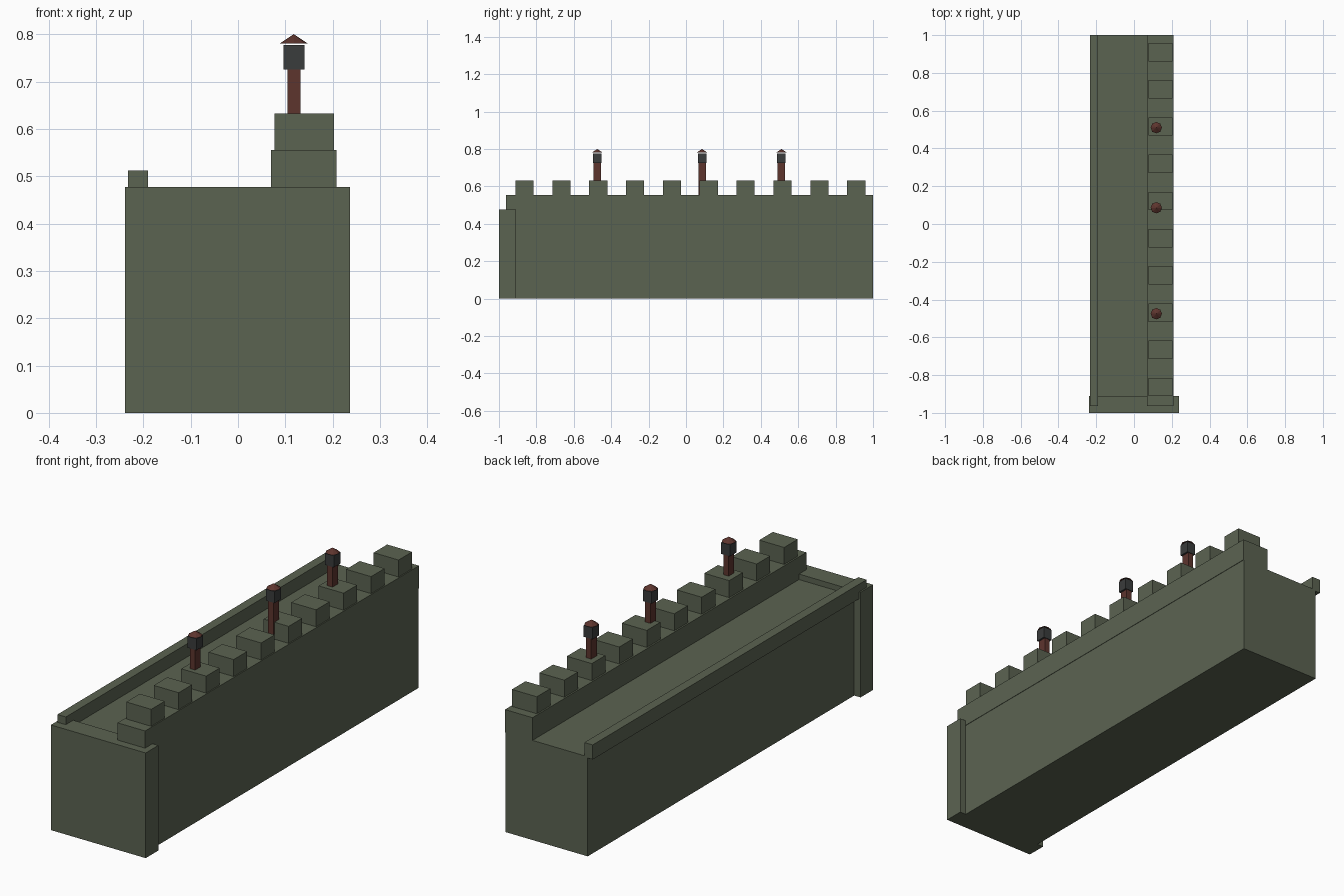
import bpy
import bmesh
from mathutils import Vector

cube = bpy.data.objects.get("Cube")
if cube:
    bpy.data.objects.remove(cube, do_unlink=True)


def material(name, rgb):
    mat = bpy.data.materials.new(name)
    mat.use_nodes = True
    mat.diffuse_color = (*rgb, 1)
    mat.node_tree.nodes["Principled BSDF"].inputs["Base Color"].default_value = (*rgb, 1)
    return mat


STONE = material("mossy_green_stone", (0.105, 0.125, 0.083))
BROWN = material("red_brown_wood", (0.110, 0.035, 0.027))
DARK = material("dark_grey_metal", (0.042, 0.045, 0.045))


def finish(name, bm, mat):
    mesh = bpy.data.meshes.new(name)
    bm.to_mesh(mesh)
    bm.free()
    mesh.materials.append(mat)
    obj = bpy.data.objects.new(name, mesh)
    bpy.context.collection.objects.link(obj)
    return obj


def box(name, low, high, mat):
    """Box between two opposite corners."""
    low, high = Vector(low), Vector(high)
    bm = bmesh.new()
    bmesh.ops.create_cube(bm, size=1)
    bmesh.ops.scale(bm, vec=high - low, verts=bm.verts)
    bmesh.ops.translate(bm, vec=(low + high) / 2, verts=bm.verts)
    return finish(name, bm, mat)


def upright_box(name, x, y, width, depth, bottom, top, mat):
    """Box centred on x, y."""
    return box(name, (x - width / 2, y - depth / 2, bottom),
               (x + width / 2, y + depth / 2, top), mat)


# Wall body and thicker end block
box("wall_body", (-0.207, -0.92, 0), (0.206, 1, 0.452), STONE)
box("end_block", (-0.239, -1, 0), (0.237, -0.91, 0.477), STONE)

# High outer parapet and low inner kerb
box("outer_parapet", (0.07, -0.963, 0.452), (0.208, 1, 0.555), STONE)
box("inner_kerb", (-0.232, -0.963, 0.446), (-0.19, 1, 0.512), STONE)

# Battlements
for i in range(10):
    upright_box(f"battlement_{i + 1}", 0.14, -0.863 + i * 0.197,
                0.125, 0.097, 0.555, 0.632, STONE)

# Lamps: post, lantern and pointed eight-sided roof
LAMP_X = 0.118
for i, y in enumerate((-0.475, 0.086, 0.51), 1):
    upright_box(f"lamp_post_{i}", LAMP_X, y, 0.027, 0.04, 0.55, 0.725, BROWN)
    upright_box(f"lantern_{i}", LAMP_X, y, 0.044, 0.046, 0.725, 0.777, DARK)
    bm = bmesh.new()
    bmesh.ops.create_cone(bm, cap_ends=True, segments=8, radius1=0.03,
                          radius2=0, depth=0.02)
    bmesh.ops.translate(bm, vec=(LAMP_X, y, 0.79), verts=bm.verts)
    finish(f"lamp_roof_{i}", bm, BROWN)
